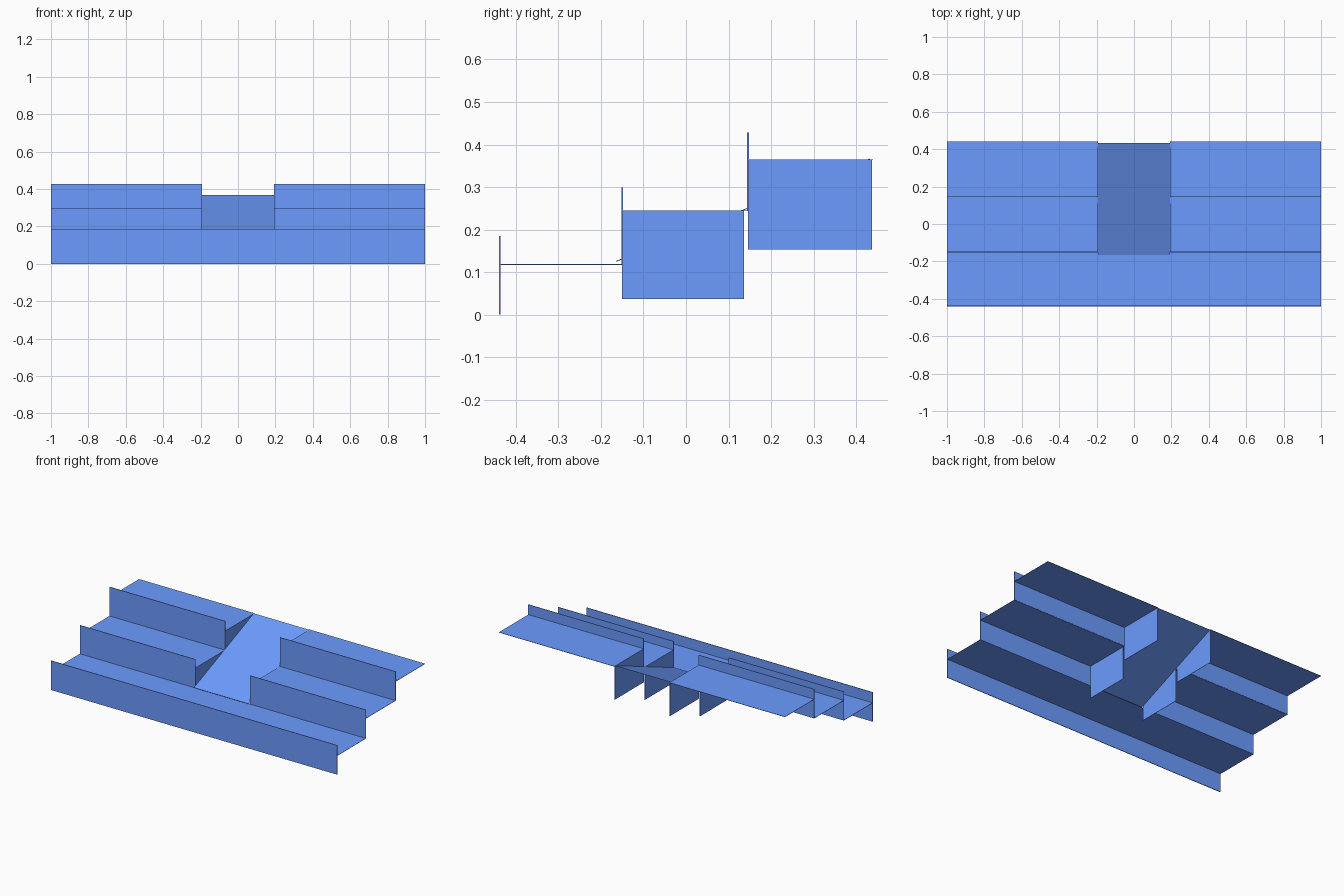
import bpy, math

if "Cube" in bpy.data.objects:
    bpy.data.objects.remove(bpy.data.objects["Cube"])

# Blue used on every part
blue = bpy.data.materials.new("blue")
blue.diffuse_color = (0.15, 0.33, 1.0, 1)
blue.use_nodes = True
blue.node_tree.nodes["Principled BSDF"].inputs["Base Color"].default_value = blue.diffuse_color

def box(name, x, y, z, rot=0.0):
    """Box from (min, max) ranges on each axis."""
    bpy.ops.mesh.primitive_cube_add(size=1)
    o = bpy.context.object
    o.name = name
    o.location = [(r[0] + r[1]) / 2 for r in (x, y, z)]
    o.scale = [r[1] - r[0] for r in (x, y, z)]
    o.rotation_euler.x = rot
    o.data.materials.append(blue)
    return o

W = 1.0      # half width of the terraces
G = 0.192    # half width of the ramp gap
T = 0.004    # wall thickness
F = 0.002    # floor thickness

# Lowest terrace, unbroken across the full width
box("front_wall", (-W, W), (-0.44, -0.44 + T), (0, 0.185))
box("lower_floor", (-W, W), (-0.437, -0.149), (0.117, 0.117 + F))

# Two upper terraces: wall y, wall bottom, wall top, floor z, floor back, panel bottom, panel back
tiers = [("middle", -0.152, 0.117, 0.299, 0.245, 0.147, 0.037, 0.137),
         ("upper", 0.144, 0.245, 0.428, 0.365, 0.44, 0.153, 0.437)]
for name, y, z0, z1, zf, yb, zp, yp in tiers:
    for side, s in (("left", -1), ("right", 1)):
        span = tuple(sorted((s * G, s * W)))
        box(f"{name}_wall_{side}", span, (y, y + T), (z0, z1))
        box(f"{name}_floor_{side}", span, (y + T / 2, yb), (zf - F, zf))
        # Panel hanging beside the ramp
        edge = tuple(sorted((s * G, s * (G + F))))
        box(f"{name}_side_panel_{side}", edge, (y + T / 2, yp), (zp, zf))

# Sloping ramp through the central gap
y0, z0, y1, z1 = -0.165, 0.125, 0.433, 0.366
length, angle = math.hypot(y1 - y0, z1 - z0), math.atan2(z1 - z0, y1 - y0)
ym, zm = (y0 + y1) / 2, (z0 + z1) / 2
box("ramp", (-G, G), (ym - length / 2, ym + length / 2), (zm - F / 2, zm + F / 2), angle)
